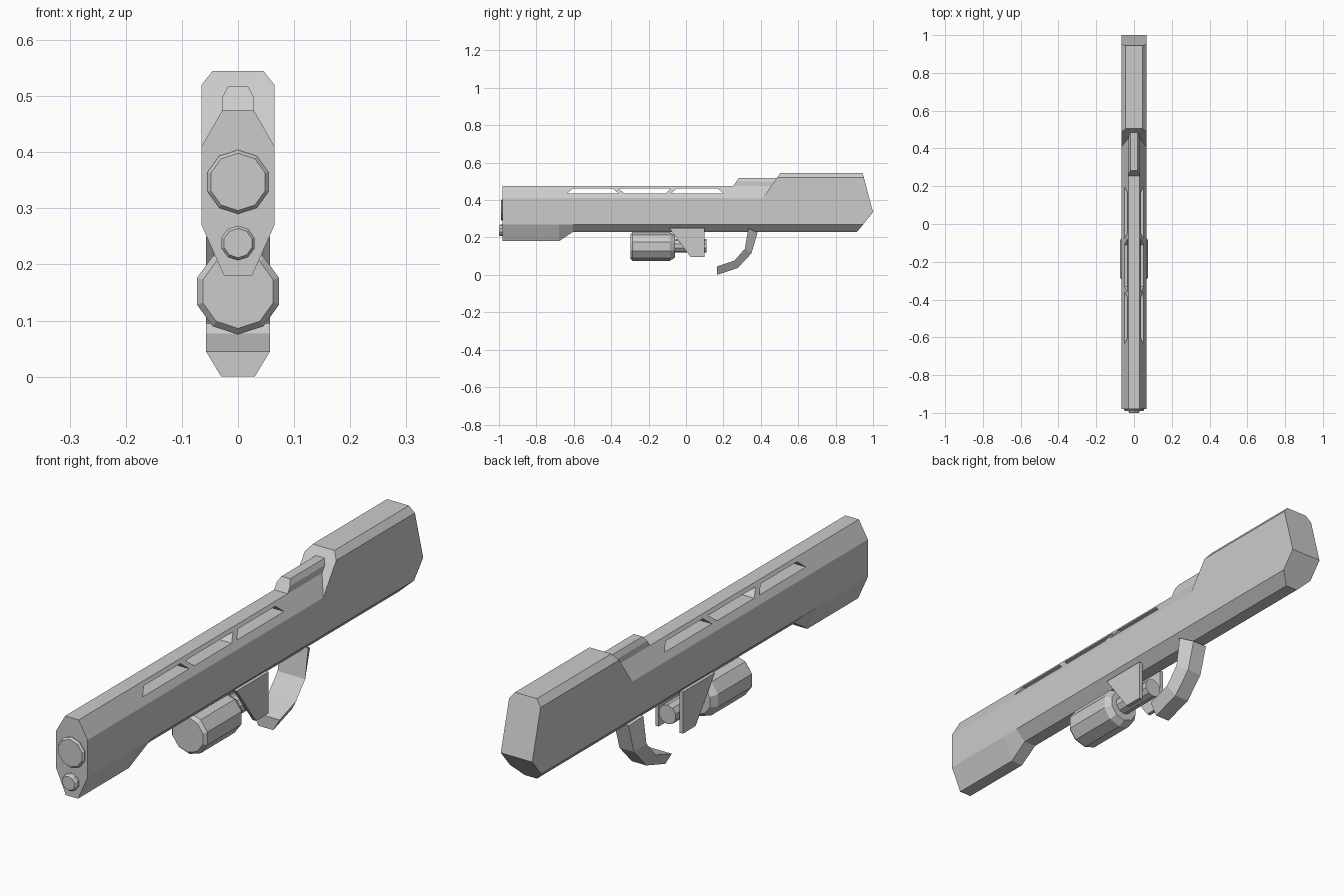
import bpy, bmesh
from math import sin, cos, pi

if "Cube" in bpy.data.objects:
    bpy.data.objects.remove(bpy.data.objects["Cube"])


def finish(name, bm):
    bmesh.ops.recalc_face_normals(bm, faces=bm.faces)
    me = bpy.data.meshes.new(name)
    bm.to_mesh(me)
    bm.free()
    ob = bpy.data.objects.new(name, me)
    bpy.context.collection.objects.link(ob)
    return ob


def loft(name, rings, split_end=None, mirror=True):
    """Skin closed rings of points; half rings are mirrored across x."""
    bm = bmesh.new()
    loops = []
    for r in rings:
        pts = list(r)
        if mirror:
            pts += [(-x, y, z) for x, y, z in reversed(r)]
        loops.append([bm.verts.new(p) for p in pts])
    n = len(loops[0])
    for a, b in zip(loops, loops[1:]):
        for i in range(n):
            j = (i + 1) % n
            bm.faces.new((a[i], a[j], b[j], b[i]))
    bm.faces.new(loops[0])
    end = loops[-1]
    if split_end is None:
        bm.faces.new(end)
    else:
        k = split_end
        bm.faces.new(end[k:n - k])
        bm.faces.new(end[:k + 1] + end[n - k - 1:])
    return finish(name, bm)


def turned(name, z, profile, sides=10):
    """Faceted round part along y from (y, radius) pairs, one vertex at the top."""
    ang = [pi / 2 + 2 * pi * i / sides for i in range(sides)]
    return loft(name, [[(r * cos(a), y, z + r * sin(a)) for a in ang]
                       for y, r in profile], mirror=False)


def plate(name, x0, x1, outline):
    return loft(name, [[(x, y, z) for y, z in outline] for x in (x0, x1)], mirror=False)


# Body and stock: one skin from the front block to the butt
def section(y, zb):
    return [(.025, y, zb), (.065, y, .27), (.065, y, .335), (.065, y, .41), (.028, y, .475)]


body = loft("body", [
    section(-.98, .18),
    section(-.68, .18),
    section(-.605, .23),
    [(.025, .41, .23), (.065, .41, .27), (.065, .41, .335), (.065, .41, .41), (.028, .456, .475)],
    [(.025, .49, .23), (.065, .49, .27), (.065, .49, .335), (.065, .487, .52), (.045, .505, .545)],
    [(.025, .915, .23), (.065, .947, .27), (.065, 1, .335), (.065, .951, .52), (.045, .944, .545)],
], split_end=2)

# Three slots cut right through the upper body
lo, hi = .435, .462
slots = [(-.635, -.36, -.605, -.39), (-.33, -.11, -.36, -.08), (-.08, .20, -.05, .17)]
for b0, b1, t0, t1 in slots:
    cutter = plate("slot_cutter", -.1, .1, [(b0, lo), (b1, lo), (t1, hi), (t0, hi)])
    cutter.hide_render = True
    mod = body.modifiers.new("slot", 'BOOLEAN')
    mod.operation, mod.solver, mod.object = 'DIFFERENCE', 'EXACT', cutter
    bpy.context.view_layer.objects.active = body
    bpy.ops.object.modifier_apply(modifier=mod.name)
    bpy.data.objects.remove(cutter)

# Raised rib in front of the stock
loft("top_rib", [
    [(.028, .25, .47), (.028, .268, .498), (.018, .282, .517)],
    [(.028, .52, .47), (.028, .52, .498), (.018, .52, .517)],
])

# Round caps on the front face
turned("large_front_cap", .347, [(-.95, .057), (-.983, .057), (-.99, .051)])
turned("small_front_cap", .238, [(-.95, .031), (-.993, .031), (-1, .026)])

# Canister and its neck
turned("canister", .152, [(-.297, .066), (-.285, .077), (-.085, .077), (-.06, .06)])
turned("canister_neck", .155, [(-.07, .036), (.11, .036)])

# Pair of bracket plates holding the neck
for side, s in (("right", 1), ("left", -1)):
    plate("bracket_" + side, s * .043, s * .057,
          [(-.09, .25), (.1, .25), (.1, .095), (.025, .095)])

# Curved lever: wide inner face, narrow outer face
path = [((.333, .25), (.382, .225)), ((.315, .14), (.35, .115)),
        ((.26, .077), (.277, .037)), ((.165, .045), (.165, 0))]
loft("curved_lever", [[(.03, *outer), (.057, *inner)] for inner, outer in path])
